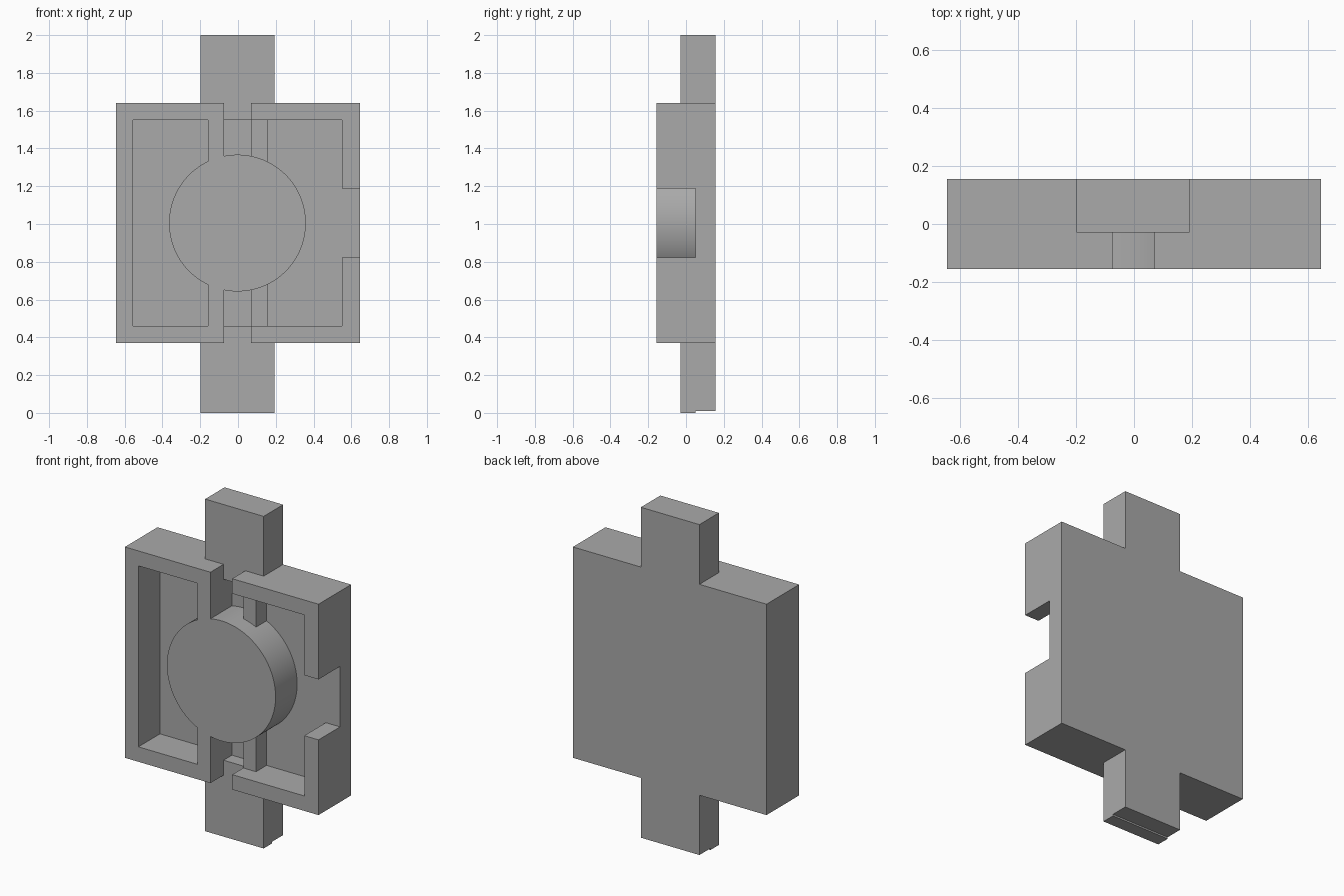
import bpy, bmesh, math

if "Cube" in bpy.data.objects:
    bpy.data.objects.remove(bpy.data.objects["Cube"], do_unlink=True)

grey = bpy.data.materials.new("mid grey")
grey.use_nodes = True
colour = (0.4, 0.4, 0.4, 1)
grey.diffuse_color = colour
grey.node_tree.nodes["Principled BSDF"].inputs["Base Color"].default_value = colour

# Shared dimensions: depth levels, then widths and heights
FRONT, TAB, BAR, FLOOR, BACK = -0.155, -0.03, -0.05, 0.05, 0.155
MID, CX, R = 1.005, -0.003, 0.362
W, TOP = 0.645, 1.64
IN_W, IN_TOP = 0.55, 1.55
SLOT_L, SLOT_R = -0.075, 0.07
BAR_L, BAR_R = -0.16, 0.155
STRAP_L, STRAP_R = -0.198, 0.192
NOTCH = 1.187


def flip(points):
    """Mirror a profile about the mid height, keeping a reversed order."""
    return [(x, 2 * MID - z) for x, z in reversed(points)]


def arc(a0, a1, steps):
    return [(CX + R * math.cos(a0 + (a1 - a0) * i / steps),
             MID + R * math.sin(a0 + (a1 - a0) * i / steps))
            for i in range(steps + 1)]


def plate(name, loops, y0, y1):
    """Extrude front-view outlines (extra loops are holes) from y0 to y1."""
    cu = bpy.data.curves.new(name, "CURVE")
    cu.dimensions, cu.fill_mode = "2D", "BOTH"
    cu.extrude = (y1 - y0) / 2
    for points in loops:
        sp = cu.splines.new("POLY")
        sp.points.add(len(points) - 1)
        for p, (x, z) in zip(sp.points, points):
            p.co = (x, z, 0, 1)
        sp.use_cyclic_u = True
    ob = bpy.data.objects.new(name, cu)
    bpy.context.collection.objects.link(ob)
    ob.location.y = (y0 + y1) / 2
    ob.rotation_euler.x = math.pi / 2
    bpy.ops.object.select_all(action="DESELECT")
    ob.select_set(True)
    bpy.context.view_layer.objects.active = ob
    bpy.ops.object.convert(target="MESH")
    ob = bpy.context.view_layer.objects.active
    # Weld caps to sides and merge the flat triangles
    bm = bmesh.new()
    bm.from_mesh(ob.data)
    bmesh.ops.remove_doubles(bm, verts=bm.verts, dist=0.0001)
    bmesh.ops.dissolve_limit(bm, angle_limit=0.01, verts=bm.verts, edges=bm.edges)
    bmesh.ops.recalc_face_normals(bm, faces=bm.faces)
    bm.to_mesh(ob.data)
    bm.free()
    ob.data.materials.clear()
    ob.data.materials.append(grey)
    bpy.ops.object.shade_smooth_by_angle(angle=math.radians(30))
    return ob


# Back plate with the strap outline
upper = [(-W, TOP), (STRAP_L, TOP), (STRAP_L, 2), (STRAP_R, 2), (STRAP_R, TOP), (W, TOP)]
lower = [(x, 0 if z == 2 else z) for x, z in flip(upper)]
plate("back_plate", [upper + lower], FLOOR, BACK)

# Left frame, its two bars and the disc form one raised piece
outer_angle = math.acos((SLOT_L - CX) / R)
inner_angle = math.acos((BAR_L - CX) / R)
outer = [(SLOT_L, 2 * MID - TOP), (-W, 2 * MID - TOP), (-W, TOP), (SLOT_L, TOP)]
outer += arc(outer_angle, -outer_angle, 72)
pocket = [(BAR_L, 2 * MID - IN_TOP), (-IN_W - 0.005, 2 * MID - IN_TOP),
          (-IN_W - 0.005, IN_TOP), (BAR_L, IN_TOP)]
pocket += arc(inner_angle, 2 * math.pi - inner_angle, 40)
plate("left_frame_and_disc", [outer, pocket], FRONT, FLOOR)

# Right corners, recessed bars and strap tabs, above and below
corner = [(SLOT_R, TOP), (W, TOP), (W, NOTCH), (IN_W, NOTCH), (IN_W, IN_TOP), (SLOT_R, IN_TOP)]
bar = [(SLOT_R, IN_TOP), (BAR_R, IN_TOP), (BAR_R, 1.25), (SLOT_R, 1.25)]
tab = [(STRAP_L, 2), (STRAP_R, 2), (STRAP_R, TOP), (SLOT_R, TOP),
       (SLOT_R, IN_TOP), (SLOT_L, IN_TOP), (SLOT_L, TOP), (STRAP_L, TOP)]
for side in ("upper", "lower"):
    plate(side + "_right_corner", [corner], FRONT, FLOOR)
    plate(side + "_recessed_bar", [bar], BAR, FLOOR)
    plate(side + "_strap_tab", [tab], TAB, FLOOR)
    corner, bar = flip(corner), flip(bar)
    tab = [(x, 0 if z < 0.1 else z) for x, z in flip(tab)]
